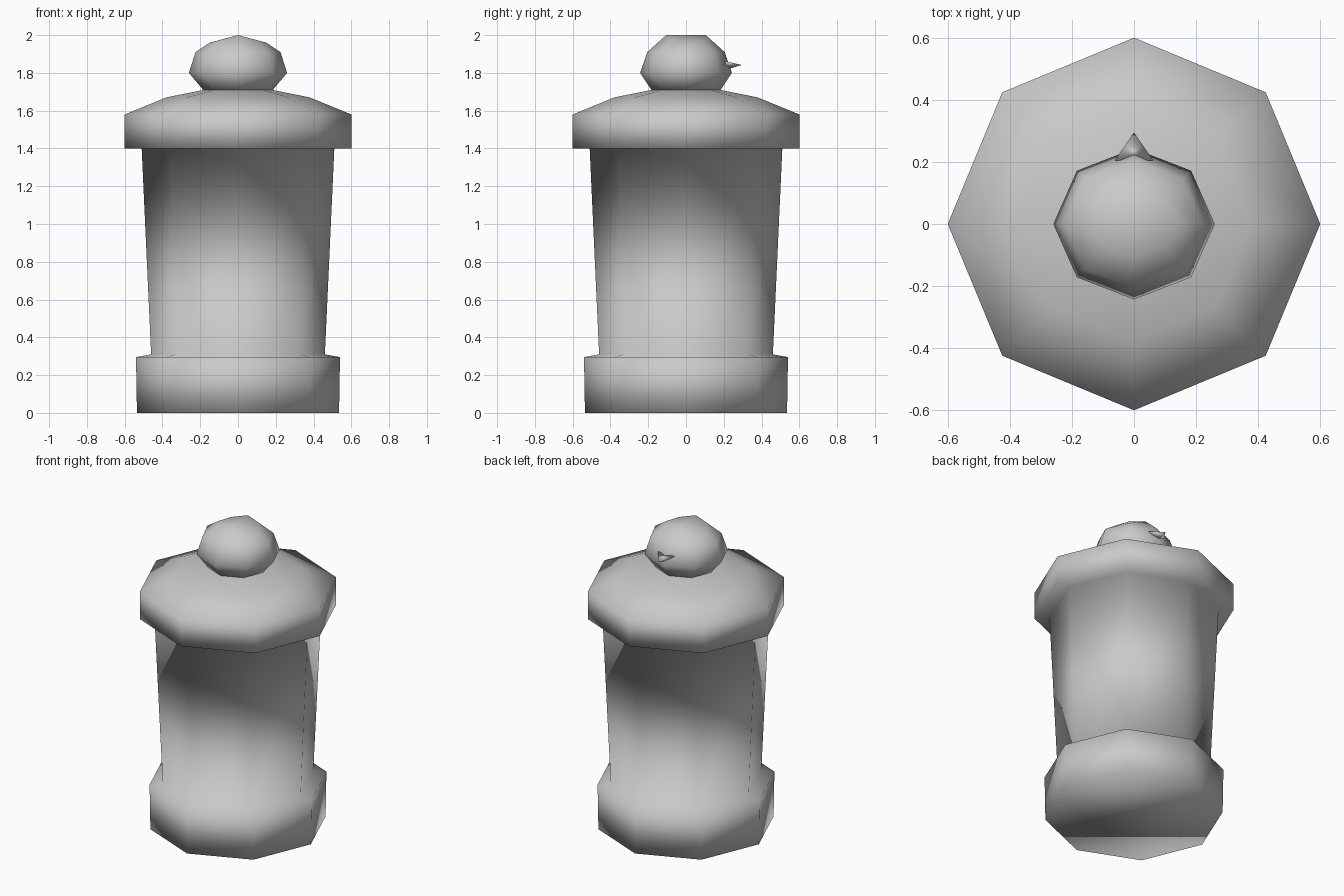
import bpy, bmesh
from math import cos, sin, tau

cube = bpy.data.objects.get("Cube")
if cube:
    bpy.data.objects.remove(cube, do_unlink=True)

SIDES = 8
stone = bpy.data.materials.new("stone grey")
stone.use_nodes = True
grey = (0.59, 0.59, 0.59, 1)
stone.diffuse_color = grey
stone.node_tree.nodes["Principled BSDF"].inputs["Base Color"].default_value = grey


def finish(name, bm):
    """Turn a bmesh into a smooth-shaded grey object."""
    bmesh.ops.recalc_face_normals(bm, faces=bm.faces)
    for face in bm.faces:
        face.smooth = True
    mesh = bpy.data.meshes.new(name)
    bm.to_mesh(mesh)
    bm.free()
    mesh.materials.append(stone)
    obj = bpy.data.objects.new(name, mesh)
    bpy.context.collection.objects.link(obj)
    return obj


def octagon_rings(bm, profile):
    """Stack octagons given as (x radius, y radius, z), joined by quads."""
    rings = []
    for rx, ry, z in profile:
        rings.append([bm.verts.new((rx * cos(tau * i / SIDES), ry * sin(tau * i / SIDES), z))
                      for i in range(SIDES)])
    for low, high in zip(rings, rings[1:]):
        for i in range(SIDES):
            j = (i + 1) % SIDES
            bm.faces.new((low[i], low[j], high[j], high[i]))
    bm.faces.new(rings[0])
    return rings


# Pillar: plinth, flaring shaft and overhanging cap in one outline
outline = [(0.535, 0), (0.54, 0.295), (0.46, 0.31), (0.51, 1.40),
           (0.60, 1.40), (0.60, 1.58), (0.38, 1.67), (0.18, 1.71)]
bm = bmesh.new()
rings = octagon_rings(bm, [(r, r, z) for r, z in outline])
bm.faces.new(rings[-1])
finish("pillar", bm)

# Head: faceted ball whose crown folds along a front-to-back ridge
bm = bmesh.new()
rings = octagon_rings(bm, [(0.18, 0.18, 1.705), (0.26, 0.243, 1.80),
                           (0.225, 0.205, 1.91), (0.15, 0.105, 2.0)])
crown = rings[-1]
for v in crown:
    v.co.z -= 0.04 * abs(v.co.x) / 0.15
peak = bm.verts.new((0, 0, 2.0))
for i in range(SIDES):
    bm.faces.new((crown[i], crown[(i + 1) % SIDES], peak))
finish("head", bm)

# Beak: thin three-sided spike on the back of the head
bm = bmesh.new()
left, right, under, tip = [bm.verts.new(p) for p in (
    (0.062, 0.205, 1.862), (-0.062, 0.205, 1.862), (0, 0.225, 1.82), (0, 0.295, 1.842))]
for tri in ((left, right, tip), (right, under, tip), (under, left, tip), (left, under, right)):
    bm.faces.new(tri)
finish("beak", bm)
